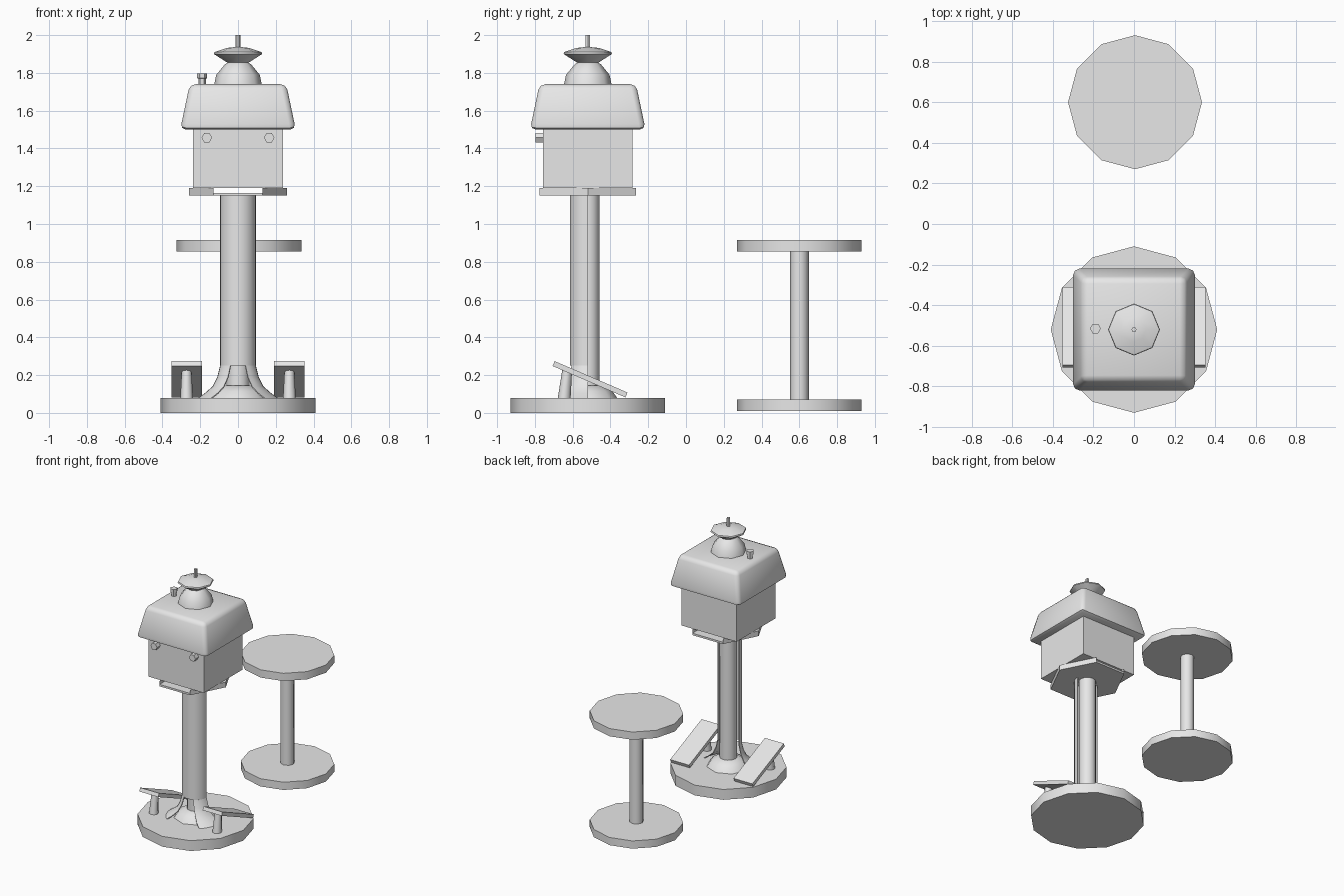
import bpy
import bmesh
from math import sin, cos, pi, radians
from mathutils import Matrix, Vector

cube = bpy.data.objects.get("Cube")
if cube:
    bpy.data.objects.remove(cube, do_unlink=True)

grey = bpy.data.materials.new("plain_grey")
grey.use_nodes = True
grey.diffuse_color = (0.8, 0.8, 0.8, 1)
grey.node_tree.nodes["Principled BSDF"].inputs["Base Color"].default_value = (0.8, 0.8, 0.8, 1)

CY = -0.52  # centre line of the viewer stand
TABLE_Y = 0.6


def finish(bm, name, limit=50):
    """Smooth shallow edges, keep the others sharp, and link the object."""
    bmesh.ops.recalc_face_normals(bm, faces=bm.faces)
    for f in bm.faces:
        f.smooth = True
    for e in bm.edges:
        e.smooth = e.calc_face_angle(pi) < radians(limit)
    mesh = bpy.data.meshes.new(name)
    bm.to_mesh(mesh)
    bm.free()
    mesh.materials.append(grey)
    ob = bpy.data.objects.new(name, mesh)
    bpy.context.collection.objects.link(ob)
    return ob


def lathe(name, profile, sides, matrix, limit=50):
    """Turn (radius, height) points round the local z axis, capped at both ends."""
    bm = bmesh.new()
    rings = [[bm.verts.new((r * cos(2 * pi * i / sides), r * sin(2 * pi * i / sides), z))
              for i in range(sides)] for r, z in profile]
    for a, b in zip(rings, rings[1:]):
        for i in range(sides):
            j = (i + 1) % sides
            bm.faces.new((a[i], a[j], b[j], b[i]))
    bm.faces.new(rings[0])
    bm.faces.new(rings[-1])
    bm.transform(matrix)
    return finish(bm, name, limit)


def prism(name, outline, z0, z1):
    """Extrude an outline around the stand's centre line."""
    bm = bmesh.new()
    face = bm.faces.new([bm.verts.new((x, y + CY, z0)) for x, y in outline])
    top = bmesh.ops.extrude_face_region(bm, geom=[face])["geom"]
    bmesh.ops.translate(bm, vec=(0, 0, z1 - z0),
                        verts=[v for v in top if isinstance(v, bmesh.types.BMVert)])
    return finish(bm, name)


def box(name, size, matrix, taper=1, bevel=0):
    bm = bmesh.new()
    bmesh.ops.create_cube(bm, size=1)
    for v in bm.verts:
        s = taper if v.co.z > 0 else 1
        v.co = Vector((v.co.x * size[0] * s, v.co.y * size[1] * s, v.co.z * size[2]))
    if bevel:
        bmesh.ops.bevel(bm, geom=bm.edges[:], offset=bevel, segments=2,
                        profile=0.5, affect='EDGES')
    bm.transform(matrix)
    return finish(bm, name)


def shell(name, rows, steps):
    """Thin curved sheet; rows hold radius, height, first and last angle from the front."""
    bm = bmesh.new()
    grid = []
    for r, z, a0, a1 in rows:
        angles = [radians(a0 + (a1 - a0) * i / steps) for i in range(steps + 1)]
        grid.append([bm.verts.new((r * sin(a), CY - r * cos(a), z)) for a in angles])
    for a, b in zip(grid, grid[1:]):
        for i in range(steps):
            bm.faces.new((a[i], a[i + 1], b[i + 1], b[i]))
    bmesh.ops.recalc_face_normals(bm, faces=bm.faces)
    bmesh.ops.solidify(bm, geom=bm.faces[:], thickness=0.006)
    return finish(bm, name)


def at(x, y, z=0):
    return Matrix.Translation((x, y, z))


stand = at(0, CY)
table = at(0.005, TABLE_Y)

# Round table
lathe("table_base", [(0.33, 0.01), (0.33, 0.07)], 12, table)
lathe("table_post", [(0.05, 0.07), (0.05, 0.855)], 8, table)
lathe("table_top", [(0.33, 0.855), (0.33, 0.915)], 12, table)

# Stand base, collar and column
lathe("stand_base", [(0.41, 0), (0.41, 0.08)], 12, stand)
lathe("column_collar", [(0.155, 0.08), (0.13, 0.115), (0.075, 0.145)], 8, stand)
lathe("column_core", [(0.062, 0.08), (0.062, 1.16)], 12, stand)

# Half-round column cover with flared legs either side of a front opening
shell("column_cover", [(0.095, 0.25, -90, 90), (0.095, 1.155, -90, 90)], 12)
flare = [(0.095, 0.25, 25), (0.11, 0.19, 29), (0.135, 0.14, 34), (0.175, 0.105, 38), (0.21, 0.08, 42)]
for side, word in ((1, "left"), (-1, "right")):
    shell(word + "_cover_leg", [(r, z, side * a, side * 90) for r, z, a in flare], 5)

    # Sloping footrest and its leaning post
    box(word + "_footrest", (0.162, 0.42, 0.028),
        at(side * 0.272, -0.508, 0.178) @ Matrix.Rotation(radians(-23.3), 4, 'X'))
    lathe(word + "_footrest_post", [(0.034, 0), (0.026, 0.15)], 8,
          at(side * 0.272, -0.645, 0.075) @ Matrix.Rotation(radians(-6), 4, 'X'))

    # Tray wing
    prism(word + "_tray_wing", [(side * 0.13, -0.255), (side * 0.26, 0), (side * 0.13, 0.255)],
          1.15, 1.19)

    # Front knob
    lathe(word + "_front_knob", [(0.028, 0), (0.028, 0.04)], 6,
          at(side * 0.165, CY - 0.237, 1.457) @ Matrix.Rotation(pi / 2, 4, 'X'))

# Tray floor under the cabinet
prism("tray_floor", [(0.26, 0), (0.13, 0.255), (-0.13, 0.255),
                     (-0.26, 0), (-0.13, -0.255), (0.13, -0.255)], 1.15, 1.165)

# Cabinet and rounded roof
box("cabinet", (0.474, 0.474, 0.33), at(0, CY, 1.355))
box("roof", (0.612, 0.612, 0.24), at(0, CY, 1.62), taper=0.835, bevel=0.03)

# Dome, saucer cap, mast and small vent
lathe("roof_dome", [(0.127, 1.735), (0.115, 1.79), (0.07, 1.845), (0.045, 1.86)], 8, stand)
lathe("saucer_cap", [(0.05, 1.85), (0.065, 1.86), (0.128, 1.9), (0.125, 1.91), (0.06, 1.932), (0.02, 1.936)],
      8, stand)
lathe("mast", [(0.013, 1.93), (0.013, 2.0)], 6, stand)
lathe("roof_vent", [(0.02, 1.735), (0.02, 1.77), (0.027, 1.772), (0.027, 1.797)], 6,
      at(-0.19, CY + 0.005))
